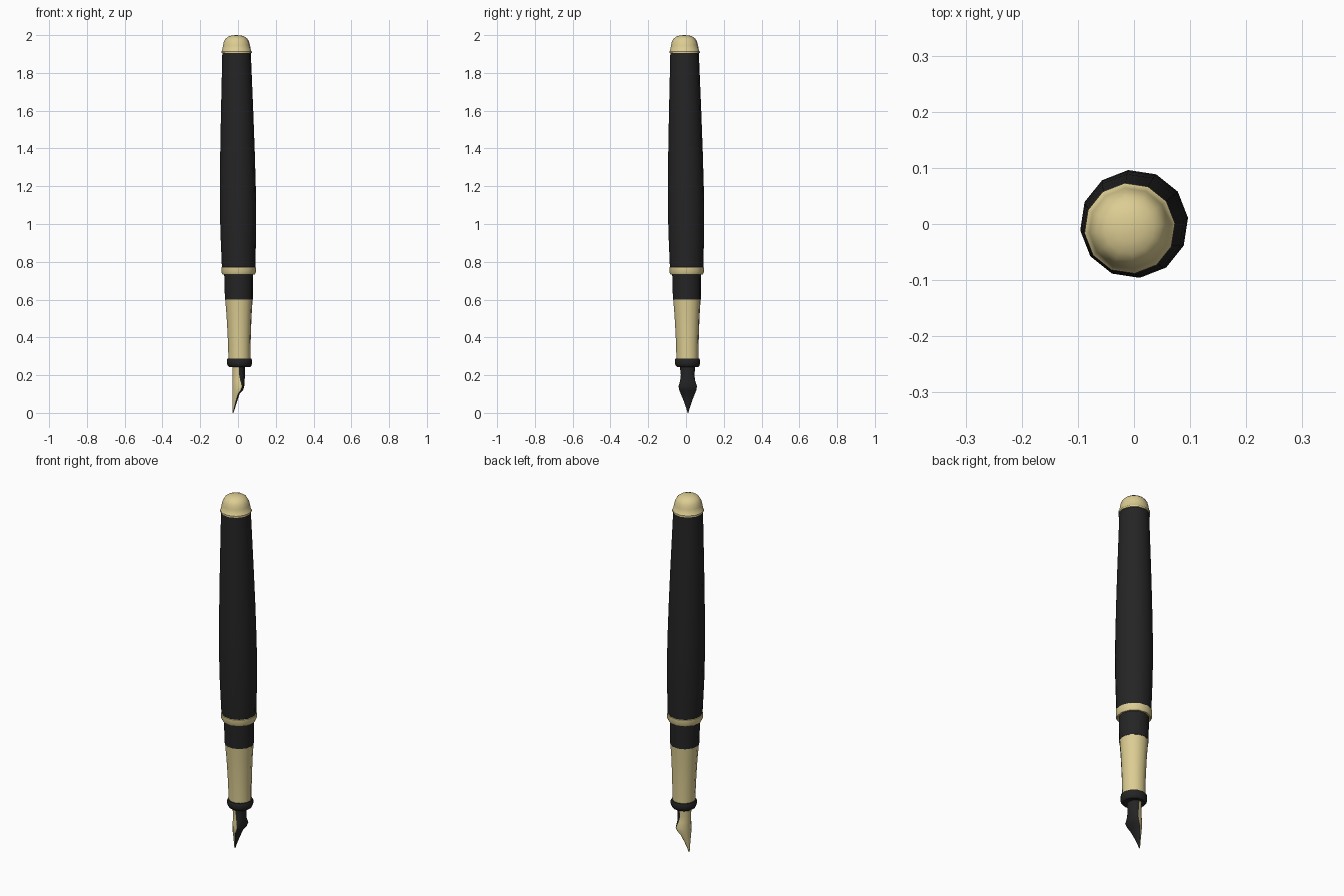
import bpy, bmesh, math
from mathutils import Vector

if "Cube" in bpy.data.objects:
    bpy.data.objects.remove(bpy.data.objects["Cube"])

SIDES = 12
PHASE = math.radians(6.3)


def material(name, rgb):
    m = bpy.data.materials.new(name)
    m.diffuse_color = (*rgb, 1)
    m.use_nodes = True
    m.node_tree.nodes["Principled BSDF"].inputs["Base Color"].default_value = m.diffuse_color
    return m


GOLD = material("pale gold", (0.72, 0.61, 0.29))
BLACK = material("soft black", (0.018, 0.018, 0.018))


def lean(z):
    """The pen axis leans slightly: offset of the centre in x and y."""
    return 0.0105 - 0.0095 * z


def loft(name, mat, rings, closed=True, cap_start=False, cap_end=False):
    """Skin a stack of rings; smooth shading with sharp creases."""
    bm = bmesh.new()
    rows = [[bm.verts.new(p) for p in ring] for ring in rings]
    for a, b in zip(rows, rows[1:]):
        n = len(a)
        for i in range(n if closed else n - 1):
            j = (i + 1) % n
            bm.faces.new((a[i], a[j], b[j], b[i]))
    if cap_start:
        bm.faces.new(rows[0])
    if cap_end:
        bm.faces.new(rows[-1])
    bmesh.ops.remove_doubles(bm, verts=bm.verts, dist=1e-5)
    bmesh.ops.recalc_face_normals(bm, faces=bm.faces)
    # normals must point away from the pen axis
    bm.faces.ensure_lookup_table()
    total = 0
    for f in bm.faces:
        c = f.calc_center_median()
        off = Vector((c.x - lean(c.z), c.y - lean(c.z), 0))
        total += f.normal.dot(off) * f.calc_area()
    if total < 0:
        bmesh.ops.reverse_faces(bm, faces=bm.faces)
    for f in bm.faces:
        f.smooth = True
    for e in bm.edges:
        e.smooth = len(e.link_faces) == 2 and e.calc_face_angle() < math.radians(38)
    me = bpy.data.meshes.new(name)
    bm.to_mesh(me)
    bm.free()
    me.materials.append(mat)
    ob = bpy.data.objects.new(name, me)
    bpy.context.collection.objects.link(ob)
    return ob


def lathe(name, mat, profile):
    """Turn a (radius, z) profile around the leaning axis."""
    rings = []
    for r, z in profile:
        c = lean(z)
        rings.append([(c + r * math.cos(PHASE + math.tau * i / SIDES),
                       c + r * math.sin(PHASE + math.tau * i / SIDES), z)
                      for i in range(SIDES)])
    return loft(name, mat, rings)


# Turned parts, top to bottom
lathe("end_cap", GOLD, [(0, 2.0), (0.025, 1.998), (0.045, 1.991), (0.058, 1.981),
                        (0.067, 1.966), (0.072, 1.945), (0.077, 1.918),
                        (0.081, 1.914), (0.081, 1.905), (0.076, 1.905)])
lathe("barrel", BLACK, [(0.076, 1.905), (0.081, 1.75), (0.0865, 1.58), (0.092, 1.38),
                        (0.0955, 1.2), (0.0965, 1.08), (0.095, 0.95), (0.089, 0.772)])
lathe("barrel_ring", GOLD, [(0.089, 0.772), (0.092, 0.770), (0.092, 0.745),
                            (0.086, 0.732), (0.077, 0.732)])
lathe("collar", BLACK, [(0.077, 0.732), (0.0745, 0.60), (0.073, 0.60)])
lathe("grip", GOLD, [(0.073, 0.60), (0.067, 0.52), (0.063, 0.44), (0.060, 0.36),
                     (0.059, 0.288)])
lathe("grip_ring", BLACK, [(0.059, 0.288), (0.064, 0.287), (0.067, 0.28), (0.067, 0.262),
                           (0.063, 0.25), (0.056, 0.243), (0, 0.243)])

# Nib and feed stations: z, half width, x of wing edge, x of feed underside
STATIONS = [(0.25, 0.041, 0.006, 0.038), (0.20, 0.036, 0.006, 0.037),
            (0.17, 0.040, 0.012, 0.035), (0.14, 0.049, 0.022, 0.033),
            (0.12, 0.045, 0.014, 0.026), (0.10, 0.037, 0.000, 0.008),
            (0.06, 0.021, -0.012, -0.005), (0.025, 0.009, -0.021, -0.016),
            (0.0, 0.002, -0.026, -0.024)]
NIB_TOP = -0.030
ARC = [math.radians(-90 + 18 * i) for i in range(11)]


def half_ring(z, w, edge, crown):
    """Half ellipse from one wing edge over the crown to the other."""
    return [(edge + (crown - edge) * math.cos(t), lean(z) + w * math.sin(t), z) for t in ARC]


loft("nib", GOLD, [half_ring(z, w, e, NIB_TOP) for z, w, e, b in STATIONS],
     closed=False, cap_end=True)
loft("feed", BLACK, [half_ring(z, w, e, b) for z, w, e, b in STATIONS],
     closed=True, cap_end=True)
